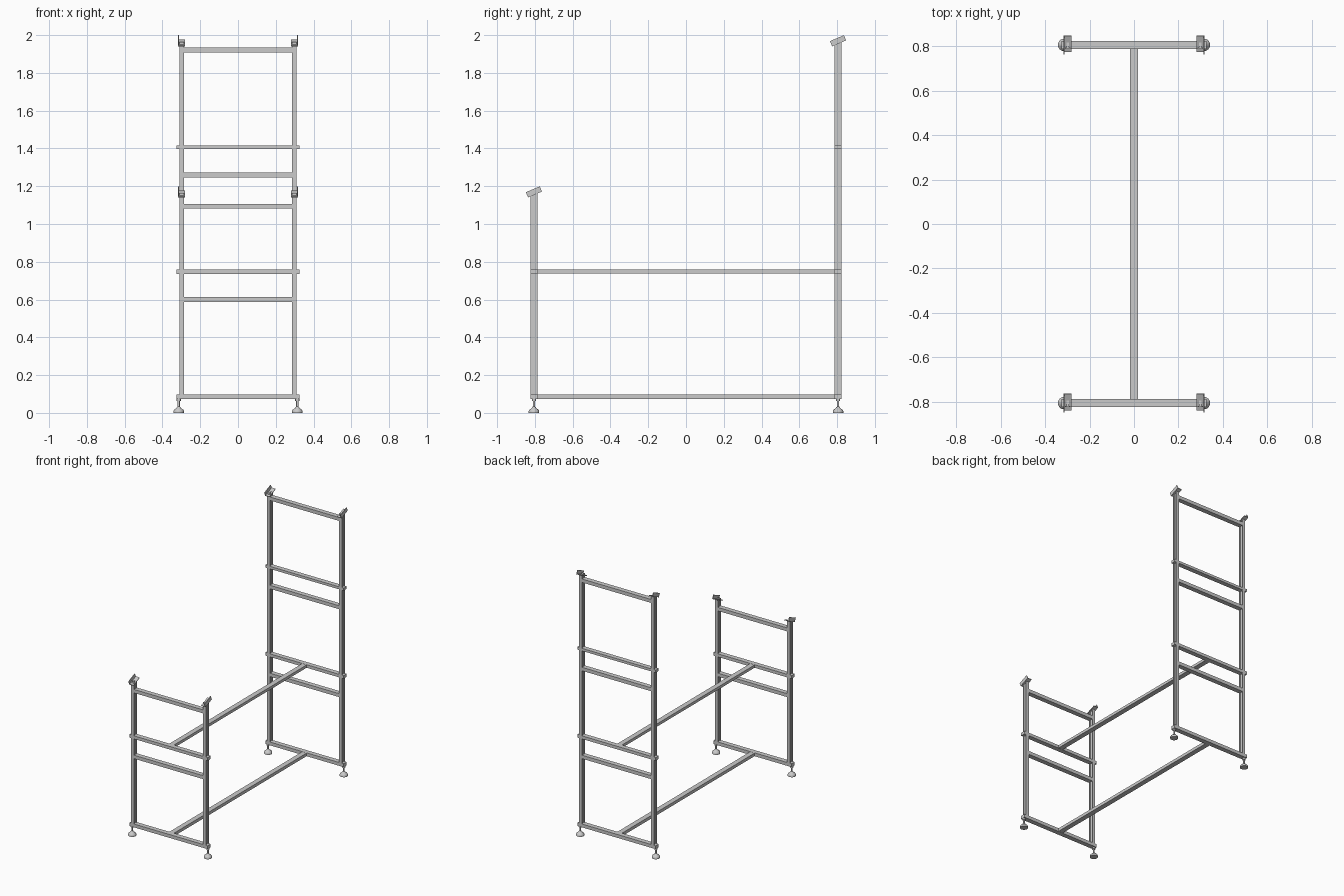
import bpy, bmesh, math
from mathutils import Matrix

if "Cube" in bpy.data.objects:
    bpy.data.objects.remove(bpy.data.objects["Cube"])

PX, FY = 0.298, 0.805          # post x offset, frame y offset


def make(name, bm, matrix=None):
    if matrix:
        bm.transform(matrix)
    bmesh.ops.recalc_face_normals(bm, faces=bm.faces)
    me = bpy.data.meshes.new(name)
    bm.to_mesh(me)
    bm.free()
    ob = bpy.data.objects.new(name, me)
    bpy.context.collection.objects.link(ob)
    return ob


def box(name, lo, hi):
    bm = bmesh.new()
    bmesh.ops.create_cube(bm, size=1)
    for v in bm.verts:
        v.co = [a + (c + 0.5) * (b - a) for a, b, c in zip(lo, hi, v.co)]
    return make(name, bm)


def extrude(name, profile, depth, matrix):
    """Extrude a closed xy outline along z."""
    bm = bmesh.new()
    face = bm.faces.new([bm.verts.new((x, y, 0)) for x, y in profile])
    new = bmesh.ops.extrude_face_region(bm, geom=[face])["geom"]
    bmesh.ops.translate(bm, vec=(0, 0, depth),
                        verts=[g for g in new if isinstance(g, bmesh.types.BMVert)])
    return make(name, bm, matrix)


def lathe(name, profile, x, y, segments=24):
    bm = bmesh.new()
    vs = [bm.verts.new((r, 0, z)) for r, z in profile]
    es = [bm.edges.new(p) for p in zip(vs, vs[1:])]
    bmesh.ops.spin(bm, geom=vs + es, axis=(0, 0, 1), cent=(0, 0, 0),
                   angle=2 * math.pi, steps=segments)
    bmesh.ops.remove_doubles(bm, verts=bm.verts, dist=1e-5)
    ob = make(name, bm, Matrix.Translation((x, y, 0)))
    bpy.context.view_layer.objects.active = ob
    ob.select_set(True)
    bpy.ops.object.shade_smooth_by_angle(angle=math.radians(35))
    ob.select_set(False)
    return ob


# grooved post section: channels on both x sides
quarter = [(0.012, 0.018), (0.012, 0.012), (0.005, 0.012)]
right = [(x, -y) for x, y in quarter] + [(x, y) for x, y in reversed(quarter)]
POST = right + [(-x, -y) for x, y in right]

# levelling foot outline: pad, cone, threaded stem, nut
FOOT = [(0, 0), (0.028, 0), (0.028, 0.009), (0.024, 0.017), (0.013, 0.024),
        (0.009, 0.031), (0.006, 0.033), (0.006, 0.062), (0.011, 0.062),
        (0.011, 0.074), (0, 0.074)]

# tilted L-shaped bracket section
ANGLE = [(-0.019, 0), (0.017, 0), (0.017, 0.005), (-0.014, 0.005),
         (-0.014, 0.03), (-0.019, 0.03)]


def end_frame(tag, y, spans, long_rails, short_rails, top):
    # stacked posts, feet and top brackets on both sides
    for s, side in ((-1, "left"), (1, "right")):
        for i, (z0, z1) in enumerate(spans):
            extrude(f"{tag}_{side}_post_{i}", POST, z1 - z0,
                    Matrix.Translation((s * PX, y, z0)))
        lathe(f"{tag}_{side}_foot", FOOT, s * 0.314, y)
        m = (Matrix.Translation((s * PX, y, top))
             @ Matrix.Rotation(math.radians(23), 4, 'X')
             @ Matrix.Translation((0, 0.04, -0.015))
             @ Matrix.Rotation(math.radians(90), 4, 'X')
             @ Matrix.Scale(-s, 4, (1, 0, 0)))
        extrude(f"{tag}_{side}_bracket", ANGLE, 0.08, m)
    # rails running through between stacked posts
    for i, (z0, z1) in enumerate(long_rails):
        box(f"{tag}_long_rail_{i}", (-0.325, y - 0.018, z0), (0.325, y + 0.018, z1))
    # rails fitted between the posts
    for i, z in enumerate(short_rails):
        box(f"{tag}_short_rail_{i}", (-0.287, y - 0.018, z - 0.013),
            (0.287, y + 0.018, z + 0.013))


end_frame("front", -FY, [(0.098, 0.736), (0.759, 1.164)],
          [(0.073, 0.098), (0.736, 0.759)], [0.601, 1.094], 1.170)
end_frame("rear", FY, [(0.098, 0.736), (0.759, 1.396), (1.415, 1.964)],
          [(0.073, 0.098), (0.736, 0.759), (1.396, 1.415)],
          [0.601, 1.26, 1.922], 1.970)

# long beams joining the two end frames
for name, z0, z1 in (("lower_beam", 0.074, 0.097), ("upper_beam", 0.737, 0.758)):
    box(name, (-0.019, -FY + 0.018, z0), (0.019, FY - 0.018, z1))
